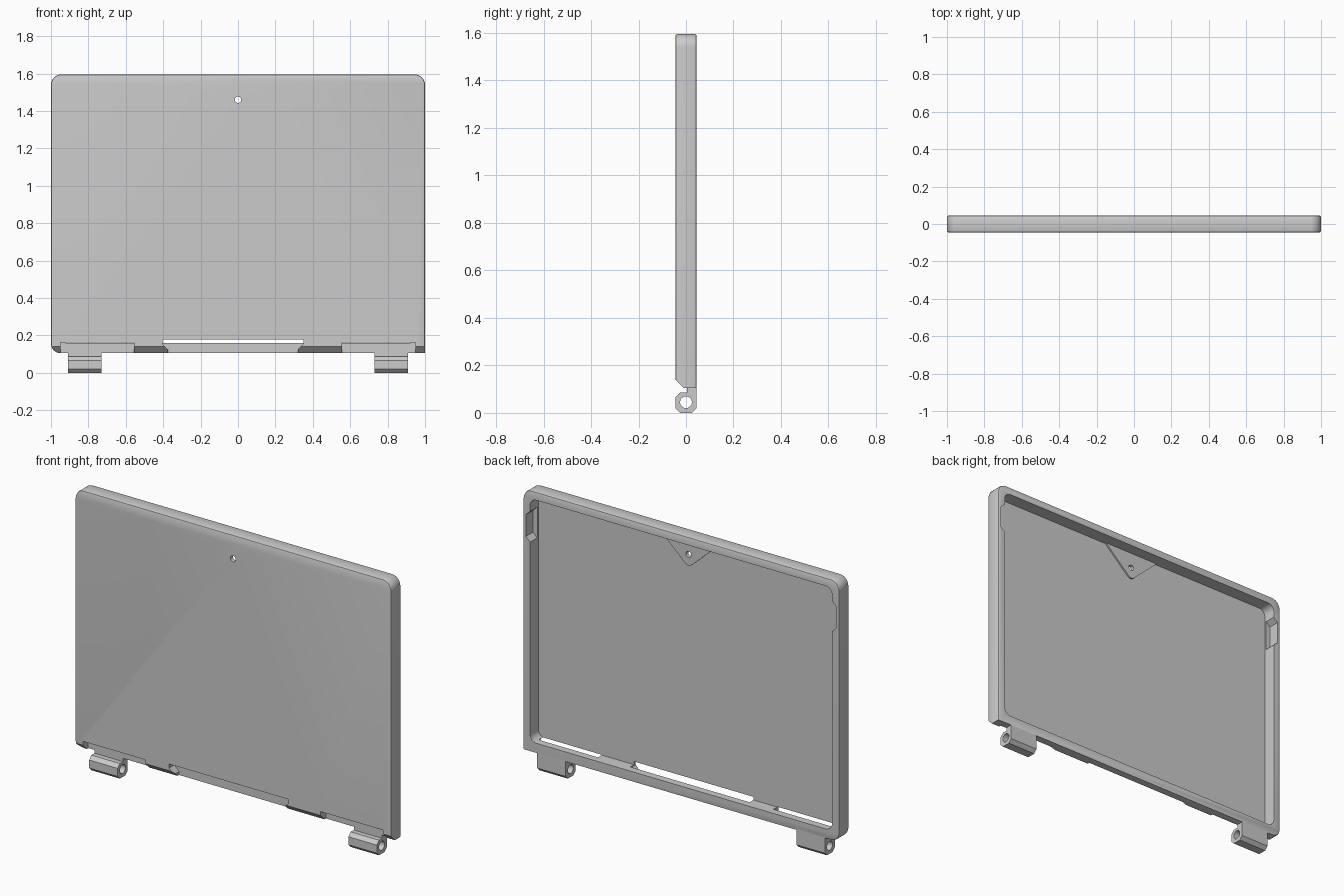
import bpy, bmesh, math
from mathutils import Vector

if "Cube" in bpy.data.objects:
    bpy.data.objects.remove(bpy.data.objects["Cube"])

grey = bpy.data.materials.new("plain grey")
grey.use_nodes = True
colour = (0.6, 0.6, 0.6, 1)
grey.diffuse_color = colour
grey.node_tree.nodes["Principled BSDF"].inputs["Base Color"].default_value = colour


def rounded(corners, steps=8):
    """Fillet each (u, v, radius) corner of an outline."""
    out = []
    for i, (u, v, r) in enumerate(corners):
        p = Vector((u, v))
        if r == 0:
            out.append(p)
            continue
        a = (Vector(corners[i - 1][:2]) - p).normalized()
        b = (Vector(corners[(i + 1) % len(corners)][:2]) - p).normalized()
        half = a.angle(b) / 2
        centre = p + (a + b).normalized() * r / math.sin(half)
        start = p + a * r / math.tan(half) - centre
        end = p + b * r / math.tan(half) - centre
        for k in range(steps + 1):
            out.append(centre + start.lerp(end, k / steps).normalized() * r)
    return out


def prism(name, outline, lo, hi, axis="y", bevel=0):
    """Extrude an outline along y (points are x, z) or x (points are y, z)."""
    place = (lambda p, d: (p[0], d, p[1])) if axis == "y" else (lambda p, d: (d, p[0], p[1]))
    bm = bmesh.new()
    ends = [[bm.verts.new(place(p, d)) for p in outline] for d in (lo, hi)]
    n = len(outline)
    for ring in ends:
        bm.faces.new(ring)
    for i in range(n):
        j = (i + 1) % n
        bm.faces.new((ends[0][i], ends[0][j], ends[1][j], ends[1][i]))
    bmesh.ops.recalc_face_normals(bm, faces=bm.faces[:])
    if bevel:
        # soften the rim everywhere but along the hinge side
        base = min(v.co.z for v in bm.verts)
        rim = [e for e in bm.edges
               if abs(e.verts[0].co.y - e.verts[1].co.y) < 1e-5
               and max(v.co.z for v in e.verts) > base + 1e-4]
        bmesh.ops.bevel(bm, geom=rim, offset=bevel, segments=2, profile=0.5, affect="EDGES")
    mesh = bpy.data.meshes.new(name)
    bm.to_mesh(mesh)
    bm.free()
    mesh.materials.append(grey)
    obj = bpy.data.objects.new(name, mesh)
    bpy.context.collection.objects.link(obj)
    return obj


def rect(u0, u1, v0, v1, r=0):
    return rounded([(u0, v0, r), (u1, v0, r), (u1, v1, r), (u0, v1, r)])


def circle(u, v, r, n=24):
    return [(u + r * math.cos(k * math.tau / n), v + r * math.sin(k * math.tau / n)) for k in range(n)]


def cut(obj, cutter):
    bpy.context.view_layer.objects.active = obj
    mod = obj.modifiers.new("cut", "BOOLEAN")
    mod.operation = "DIFFERENCE"
    mod.solver = "EXACT"
    mod.object = cutter
    bpy.ops.object.modifier_apply(modifier=mod.name)
    bpy.data.objects.remove(cutter)


BASE, TOP, HALF = 0.105, 1.595, 0.045

# Lid shell: one lower corner stays square
shell = prism("lid_shell", rounded([(-1, BASE, 0.05), (1, BASE, 0), (1, TOP, 0.055), (-1, TOP, 0.055)]),
              -HALF, HALF, bevel=0.009)

# Screen cavity, open at the back
cut(shell, prism("cavity_cutter", rect(-0.955, 0.955, 0.16, 1.55, 0.04), -0.031, 0.1))

# Latch notches in the side walls
for s in (-1, 1):
    notch = [(s * 0.94, 1.28), (s * 0.955, 1.30), (s * 0.982, 1.325),
             (s * 0.982, 1.45), (s * 0.955, 1.475), (s * 0.94, 1.49)]
    cut(shell, prism("notch_cutter", notch, -0.02, 0.1))

# Chamfer along the lower front edge
cut(shell, prism("chamfer_cutter", [(-0.06, 0.155), (0.0, 0.095), (-0.06, 0.095)], -1.1, 1.1, "x"))

# Hinge clearances and the central cable opening
for s in (-1, 1):
    cut(shell, prism("clearance_cutter", rect(min(s * 0.95, s * 0.555), max(s * 0.95, s * 0.555), 0.08, 0.162),
                     -0.1, 0.003))
opening = [(-0.375, 0.08), (0.32, 0.08), (0.32, 0.125), (0.35, 0.155), (0.35, 0.178),
           (-0.405, 0.178), (-0.405, 0.155), (-0.375, 0.125)]
cut(shell, prism("cable_cutter", opening, -0.1, 0.003))

# Triangular camera pad on the cavity floor
pad = prism("camera_pad", rounded([(-0.185, 1.555, 0), (0, 1.385, 0.03), (0.185, 1.555, 0)]), -0.033, -0.022)

# Camera hole through floor and pad
for part in (shell, pad):
    cut(part, prism("hole_cutter", circle(0, 1.46, 0.017), -0.1, 0.0))

# Hinge knuckles with an arm up into the shell
knuckle = [(-0.025, 0), (0.025, 0), (HALF, 0.02), (HALF, 0.115), (0.004, 0.115),
           (0.004, 0.086), (-0.025, 0.086), (-HALF, 0.066), (-HALF, 0.02)]
parts = [shell, pad]
for side, x in (("right", -0.91), ("left", 0.73)):
    hinge = prism("hinge_" + side, knuckle, x, x + 0.18, "x")
    cut(hinge, prism("pin_cutter", circle(0, 0.045, 0.025), x - 0.1, x + 0.3, "x"))
    parts.append(hinge)

# Smooth the fillets, keep hard edges
bpy.ops.object.select_all(action="DESELECT")
for part in parts:
    part.select_set(True)
bpy.context.view_layer.objects.active = shell
bpy.ops.object.shade_smooth_by_angle(angle=math.radians(30))
